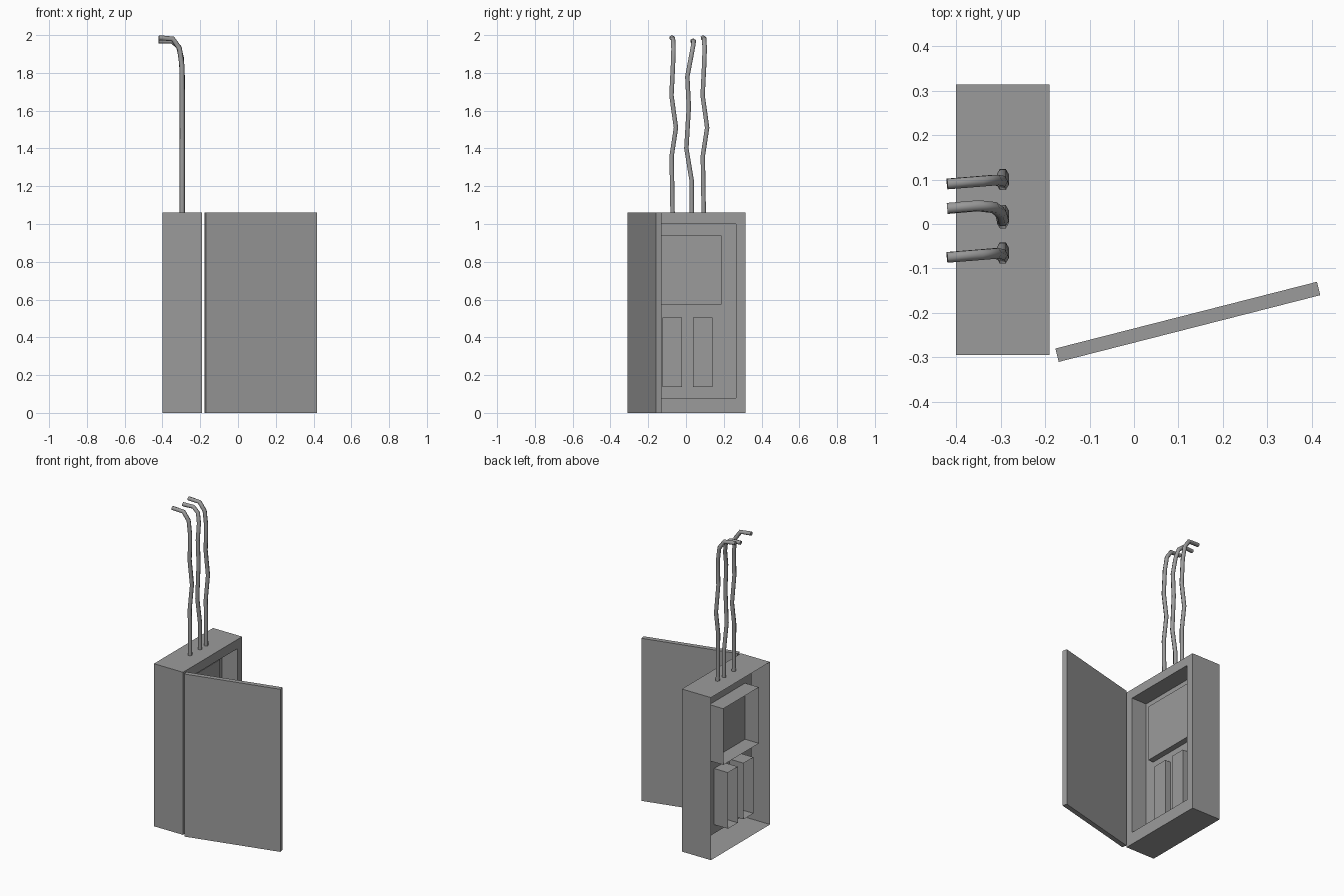
import bpy
import bmesh
import math
from mathutils import Vector

cube = bpy.data.objects.get("Cube")
if cube:
    bpy.data.objects.remove(cube, do_unlink=True)

# One grey for everything
GREY = (0.33, 0.33, 0.33, 1.0)
mat = bpy.data.materials.new("painted_grey_metal")
mat.use_nodes = True
mat.diffuse_color = GREY
mat.node_tree.nodes["Principled BSDF"].inputs["Base Color"].default_value = GREY


def finish(name, bm):
    mesh = bpy.data.meshes.new(name)
    bm.to_mesh(mesh)
    bm.free()
    mesh.materials.append(mat)
    obj = bpy.data.objects.new(name, mesh)
    bpy.context.collection.objects.link(obj)
    return obj


def shell(name, rings):
    """Bridge rectangles (x, y0, y1, z0, z1) from back to front and cap the last."""
    bm = bmesh.new()
    loops = []
    for x, y0, y1, z0, z1 in rings:
        corners = [(y0, z0), (y1, z0), (y1, z1), (y0, z1)]
        loops.append([bm.verts.new((x, y, z)) for y, z in corners])
    for a, b in zip(loops, loops[1:]):
        for i in range(4):
            j = (i + 1) % 4
            bm.faces.new((a[i], a[j], b[j], b[i]))
    bm.faces.new(loops[-1])
    return finish(name, bm)


BACK, PANEL, BLOCK, FRONT = -0.40, -0.30, -0.262, -0.19
HEIGHT = 1.06

# Cabinet: open back, front frame and recessed panel
outer = (-0.295, 0.314, 0.0, HEIGHT)
opening = (-0.245, 0.264, 0.08, 1.0)
shell("cabinet", [(BACK, *outer), (FRONT, *outer), (FRONT, *opening), (PANEL, *opening)])

# Blocks passing through the panel, hollow behind
blocks = {
    "meter_block": (-0.18, 0.187, 0.573, 0.939),
    "right_breaker": (-0.124, -0.022, 0.138, 0.504),
    "left_breaker": (0.037, 0.139, 0.138, 0.504),
}
for name, rect in blocks.items():
    shell(name, [(BACK, *rect), (BLOCK, *rect)])

# Door swung open on the front edge
start, end = Vector((-0.173, -0.295, 0)), Vector((0.415, -0.145, 0))
span = end - start
bm = bmesh.new()
bmesh.ops.create_cube(bm, size=1)
bmesh.ops.scale(bm, vec=(span.length, 0.031, HEIGHT), verts=bm.verts)
door = finish("door", bm)
door.location = (start + end) / 2 + Vector((0, 0, HEIGHT / 2))
door.rotation_euler.z = math.atan2(span.y, span.x)


def conduit(name, points):
    curve = bpy.data.curves.new(name, "CURVE")
    curve.dimensions = "3D"
    curve.bevel_depth = 0.0135
    curve.bevel_resolution = 1
    curve.use_fill_caps = True
    spline = curve.splines.new("POLY")
    spline.points.add(len(points) - 1)
    for p, co in zip(spline.points, points):
        p.co = (*co, 1)
    curve.materials.append(mat)
    obj = bpy.data.objects.new(name, curve)
    bpy.context.collection.objects.link(obj)
    bpy.ops.object.select_all(action="DESELECT")
    obj.select_set(True)
    bpy.context.view_layer.objects.active = obj
    bpy.ops.object.convert(target="MESH")


# Wavy wires bending backwards at the top
X = -0.295
outer_wire = [(X, 0, 1.05), (X, -0.005, 1.36), (X, 0.018, 1.51), (X, -0.006, 1.68),
              (X - 0.002, 0.002, 1.84), (-0.31, 0.005, 1.93), (-0.345, 0.002, 1.98),
              (-0.42, -0.004, 1.986)]
middle_wire = [(X, 0.031, 1.05), (X, 0.03, 1.23), (X, 0.002, 1.4), (X, 0.015, 1.62),
               (X, 0.007, 1.78), (-0.30, 0.026, 1.88), (-0.315, 0.037, 1.94),
               (-0.35, 0.041, 1.968), (-0.42, 0.035, 1.968)]
for name, y in (("right_wire", -0.071), ("left_wire", 0.094)):
    conduit(name, [(px, py + y, pz) for px, py, pz in outer_wire])
conduit("middle_wire", middle_wire)
